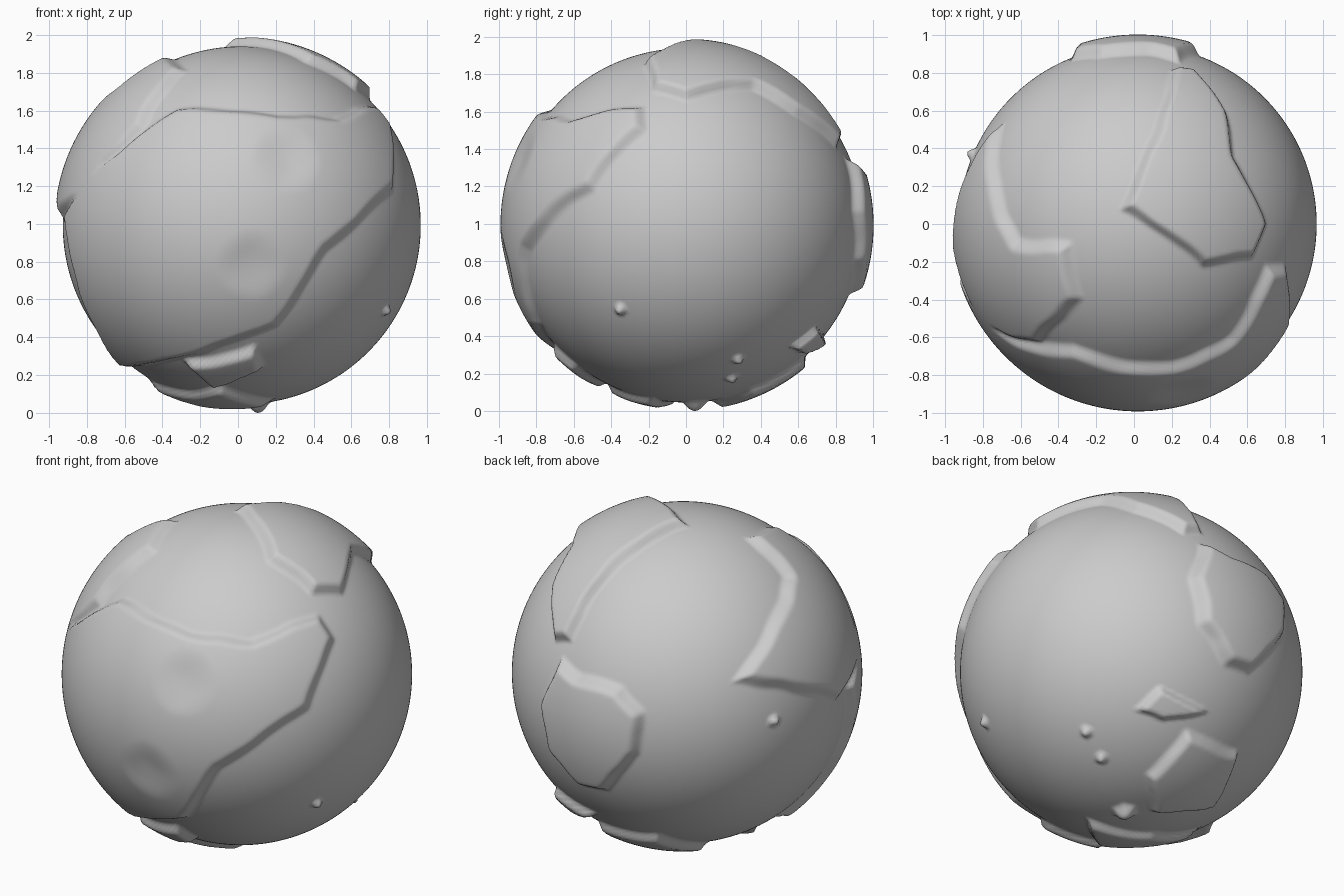
import bpy, bmesh, math
from mathutils import Vector, noise

if "Cube" in bpy.data.objects:
    bpy.data.objects.remove(bpy.data.objects["Cube"])

R = 0.947                      # ocean radius
C = Vector((0.02, 0, 1.0))     # globe centre


def seen_from(az, el, *pts):
    """Coast points, relative to the globe centre, as seen from one side."""
    a, e = math.radians(az), math.radians(el)
    d = Vector((math.sin(a) * math.cos(e), -math.cos(a) * math.cos(e), math.sin(e)))
    right = Vector((math.cos(a), math.sin(a), 0))
    up = d.cross(right)
    return [(right * r + up * u + d * math.sqrt(max(0, R * R - r * r - u * u))).normalized()
            for r, u in pts]


def front(*p):
    return seen_from(0, 0, *p)


def right(*p):
    return seen_from(90, 0, *p)


def top(*p):
    return seen_from(0, 90, *p)


def back_left(*p):
    return seen_from(215, 25, *p)


def back_right_below(*p):
    return seen_from(140, -29, *p)


class Patch:
    """Coastline on the sphere, flattened around its middle."""

    def __init__(self, pts, height=0.045, width=0.06):
        self.h, self.w = height, width
        self.c = sum(pts, Vector()).normalized()
        self.u = self.c.orthogonal().normalized()
        self.v = self.c.cross(self.u)
        self.poly = [self.flat(p) for p in pts]
        self.reach = math.cos(max(self.c.angle(p) for p in pts) + 0.05)

    def flat(self, d):
        x, y = d.dot(self.u), d.dot(self.v)
        m = math.hypot(x, y)
        k = math.atan2(m, d.dot(self.c)) / m if m > 1e-9 else 1
        return x * k, y * k

    def raise_at(self, d):
        if d.dot(self.c) < self.reach:
            return 0.0
        x, y = self.flat(d)
        inside, best = False, 9.0
        ax, ay = self.poly[-1]
        for bx, by in self.poly:
            if (ay > y) != (by > y) and x < ax + (y - ay) * (bx - ax) / (by - ay):
                inside = not inside
            ex, ey = bx - ax, by - ay
            t = max(0, min(1, ((x - ax) * ex + (y - ay) * ey) / (ex * ex + ey * ey + 1e-12)))
            best = min(best, (x - ax - t * ex) ** 2 + (y - ay - t * ey) ** 2)
            ax, ay = bx, by
        if not inside:
            return 0.0
        s = min(1.0, math.sqrt(best) / self.w)
        return self.h * s * s * (3 - 2 * s)


def islet(centre, r=0.05, h=0.035):
    u = centre.orthogonal().normalized()
    v = centre.cross(u)
    ring = [(centre + r * (u * math.cos(k * math.pi / 3) + v * math.sin(k * math.pi / 3))).normalized()
            for k in range(6)]
    return Patch(ring, h, r * 0.8)


# large front land mass
front_land = Patch(top((.67, -.2), (.48, -.58), (.18, -.72))
                   + front((-.35, .62), (-.92, .05), (-.82, -.4), (-.64, -.76),
                           (.2, -.54), (.45, -.14), (.8, .18), (.78, .5)), 0.045, 0.08)
# left land mass
left_land = Patch(top((-.34, -.08), (-.62, -.07), (-.73, .27))
                  + back_left((.25, -.07), (.6, -.12), (.84, -.17))
                  + front((-.77, .1), (-.5, .5)) + top((-.28, -.4)), 0.045, 0.08)
# top land mass with its narrow tail
top_land = Patch(top((.17, .82), (.3, .8), (.47, .58), (.51, .35), (.68, 0), (.61, -.19),
                     (.33, -.23), (-.1, .07), (.05, .42)), 0.05, 0.06)
# back land mass
back_land = Patch(back_left((-.67, .1), (-.78, -.16), (-.73, -.42), (-.55, -.63), (-.4, -.66),
                            (-.23, -.45), (-.2, -.22), (-.32, -.07), (-.55, .0)), 0.056, 0.08)
# land mass underneath
under_land = Patch(back_right_below((.07, -.58), (.3, -.32), (.6, -.44), (.46, -.74), (.1, -.78)))
# long islands low on the front
front_island = Patch(front((-.32, -.7), (.08, -.62), (.13, -.74), (-.15, -.85)), 0.045, 0.05)
low_island = Patch(front((-.52, -.8), (-.1, -.84), (.19, -.91), (-.2, -.925)), 0.04, 0.05)
# long island low on the back right
back_island = Patch(right((.54, -.64), (.69, -.53), (.74, -.59), (.6, -.68)), 0.045, 0.035)
# small islands
islets = [islet(p) for p in right((.28, -.71), (.25, -.81), (-.35, -.45)) + back_left((.5, -.27))]
islets.append(islet(Vector((.1, .05, -1)).normalized(), 0.09, 0.05))
land = [front_land, left_land, top_land, back_land, under_land,
        front_island, low_island, back_island] + islets

# inland seas pressed into the front land
seas = front((.23, .34), (.05, -.2))

# globe with raised land
bm = bmesh.new()
bmesh.ops.create_icosphere(bm, subdivisions=7, radius=1)
for vert in bm.verts:
    d = vert.co.normalized()
    coast = (d + 0.015 * noise.noise_vector(d * 6)).normalized()   # slightly ragged coasts
    h = max(p.raise_at(coast) for p in land)
    for s in seas:
        h -= 0.02 * max(0, 1 - ((coast - s).length / 0.2) ** 2) ** 2
    vert.co = C + d * (R + max(0, h))
low = min(vert.co.z for vert in bm.verts)
bmesh.ops.translate(bm, vec=(0, 0, -low), verts=bm.verts)
mesh = bpy.data.meshes.new("globe")
bm.to_mesh(mesh)
bm.free()
mesh.polygons.foreach_set("use_smooth", [True] * len(mesh.polygons))
globe = bpy.data.objects.new("globe", mesh)
bpy.context.collection.objects.link(globe)
